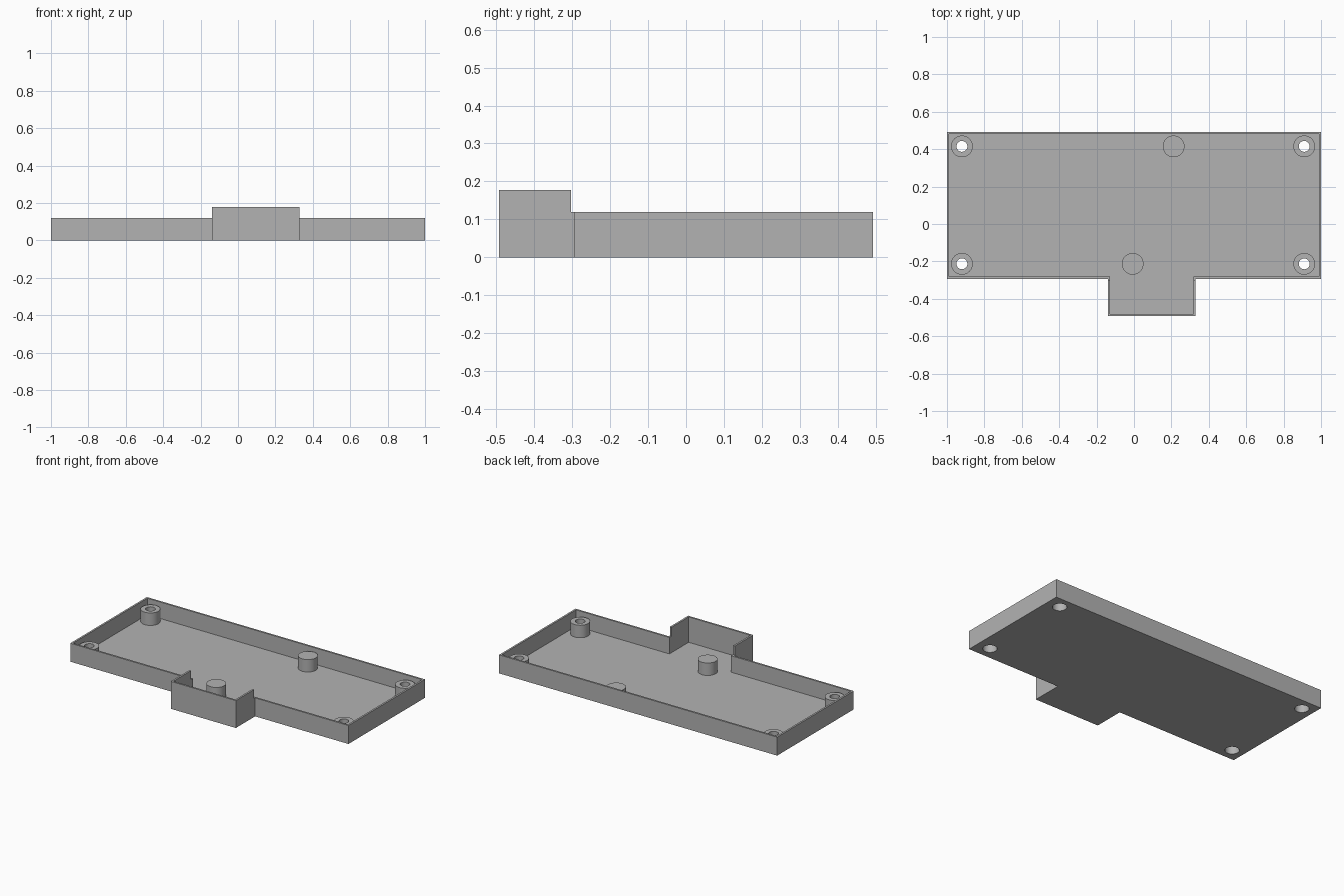
import bpy, bmesh, math

cube = bpy.data.objects.get("Cube")
if cube:
    bpy.data.objects.remove(cube, do_unlink=True)

# Main sizes
WALL, FLOOR = 0.012, 0.013
LOW, TALL = 0.12, 0.178
BACK, FRONT, STEP, TAB = 0.492, -0.294, -0.303, -0.492
TAB_L, TAB_R = -0.139, 0.329
BOSS_TOP, BOSS_R, HOLE_R, BORE_R, BORE_TOP = 0.094, 0.058, 0.029, 0.042, 0.06
SEGMENTS = 40

grey = bpy.data.materials.new("plain_grey")
grey.use_nodes = True
grey.diffuse_color = (0.45, 0.45, 0.45, 1)
grey.node_tree.nodes["Principled BSDF"].inputs["Base Color"].default_value = grey.diffuse_color


def finish(bm, name, smooth=False):
    bmesh.ops.recalc_face_normals(bm, faces=bm.faces)
    mesh = bpy.data.meshes.new(name)
    bm.to_mesh(mesh)
    bm.free()
    mesh.materials.append(grey)
    obj = bpy.data.objects.new(name, mesh)
    bpy.context.collection.objects.link(obj)
    bpy.ops.object.select_all(action='DESELECT')
    obj.select_set(True)
    bpy.context.view_layer.objects.active = obj
    if smooth:
        bpy.ops.object.shade_smooth_by_angle(angle=math.radians(30))
    return obj


def outline(t):
    """Tray outline moved inwards by t, with a point where the tab wall steps up."""
    l, r, f = TAB_L + t, TAB_R - t, FRONT + t
    return [(-1 + t, BACK - t), (-1 + t, f), (l, f), (l, STEP), (l, TAB + t),
            (r, TAB + t), (r, STEP), (r, f), (1 - t, f), (1 - t, BACK - t)]


def lathe(name, profile, x, y):
    """Revolve a closed radius/height profile about a vertical axis at x, y."""
    bm = bmesh.new()
    rings = []
    for i in range(SEGMENTS):
        a = 2 * math.pi * i / SEGMENTS
        rings.append([bm.verts.new((x + r * math.cos(a), y + r * math.sin(a), z))
                      for r, z in profile])
    n = len(profile)
    for i in range(SEGMENTS):
        p, q = rings[i], rings[(i + 1) % SEGMENTS]
        for j in range(n):
            k = (j + 1) % n
            bm.faces.new((p[j], p[k], q[k], q[j]))
    return finish(bm, name, True)


def cylinder(name, radius, z0, z1, x, y, smooth=True):
    bm = bmesh.new()
    bmesh.ops.create_cone(bm, cap_ends=True, segments=SEGMENTS, radius1=radius,
                          radius2=radius, depth=z1 - z0)
    bmesh.ops.translate(bm, verts=bm.verts, vec=(x, y, (z0 + z1) / 2))
    return finish(bm, name, smooth)


# Tray: floor, thin walls, and a raised rim round the tab
bm = bmesh.new()
loops = [[bm.verts.new((x, y, z)) for x, y in outline(t)]
         for t, z in ((0, 0), (0, LOW), (WALL, LOW), (WALL, FLOOR))]
bm.faces.new(loops[0])
bm.faces.new(loops[3])
rim = []
count = len(loops[0])
for level in range(3):
    a, b = loops[level], loops[level + 1]
    for i in range(count):
        j = (i + 1) % count
        face = bm.faces.new((a[i], a[j], b[j], b[i]))
        if level == 1 and max(a[i].co.y, a[j].co.y) < STEP + 0.001:
            rim.append(face)
bmesh.ops.recalc_face_normals(bm, faces=bm.faces)
raised = bmesh.ops.extrude_face_region(bm, geom=rim)["geom"]
bmesh.ops.translate(bm, vec=(0, 0, TALL - LOW),
                    verts=[g for g in raised if isinstance(g, bmesh.types.BMVert)])
bmesh.ops.delete(bm, geom=[f for f in rim if f.is_valid], context='FACES_ONLY')
tray = finish(bm, "tray")

# Hollow corner bosses, each with a wide bore opening through the floor
sleeve = [(BOSS_R, FLOOR), (BOSS_R, BOSS_TOP), (HOLE_R, BOSS_TOP),
          (HOLE_R, BORE_TOP), (BORE_R, BORE_TOP), (BORE_R, FLOOR)]
for y, end in ((-0.213, "front"), (0.415, "back")):
    for x, side in ((-0.92, "right"), (0.91, "left")):
        cutter = cylinder("bore_cutter", BORE_R, -0.05, 0.05, x, y, False)
        cutter.hide_render = True
        bpy.context.view_layer.objects.active = tray
        cut = tray.modifiers.new("bore", 'BOOLEAN')
        cut.operation, cut.solver, cut.object = 'DIFFERENCE', 'EXACT', cutter
        bpy.ops.object.modifier_apply(modifier=cut.name)
        bpy.data.objects.remove(cutter, do_unlink=True)
        lathe(f"{end}_{side}_screw_boss", sleeve, x, y)

# Solid support posts
cylinder("back_support_post", BOSS_R, FLOOR, BOSS_TOP, 0.212, 0.415)
cylinder("front_support_post", BOSS_R, FLOOR, BOSS_TOP, -0.007, -0.213)
